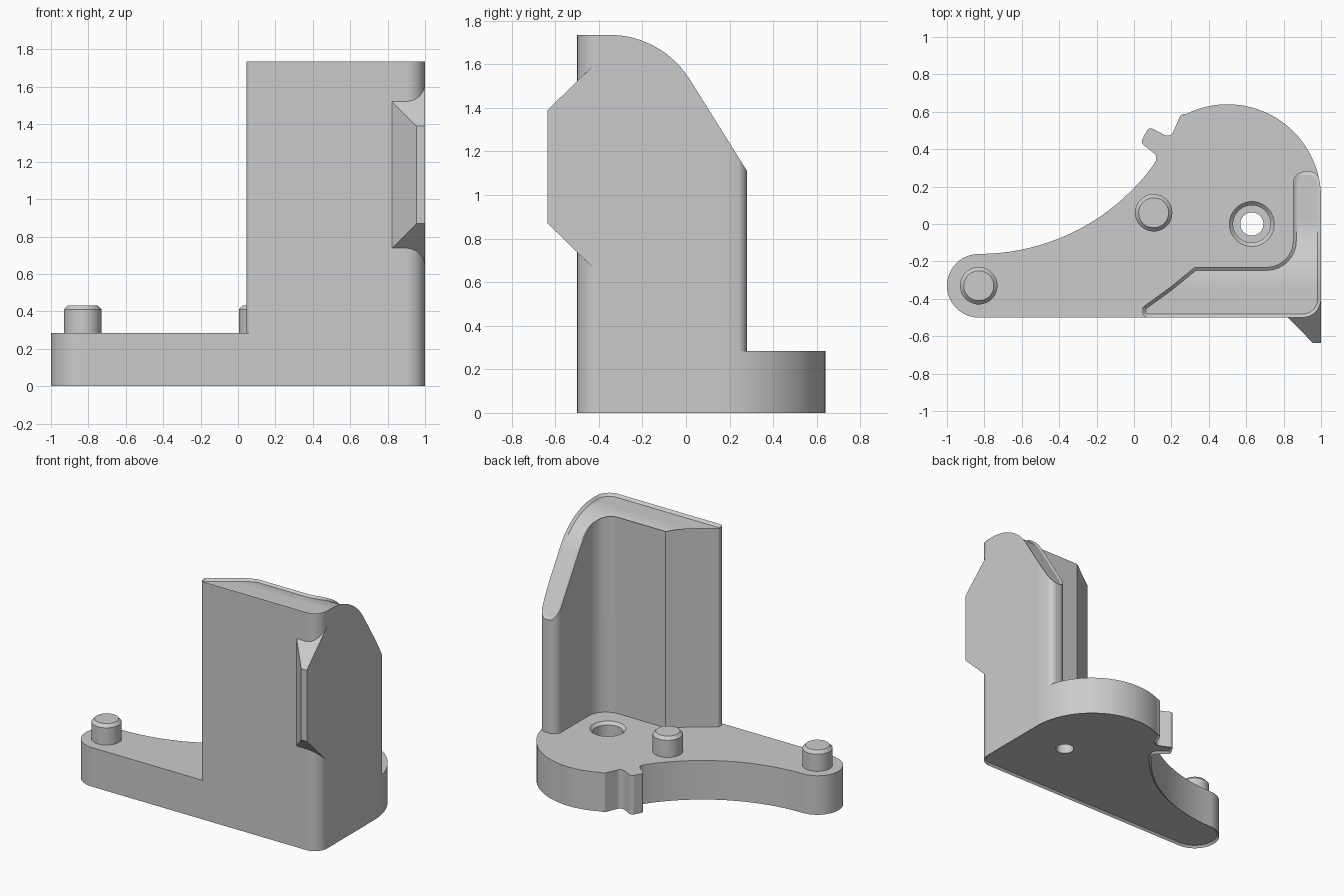
import bpy, bmesh
from math import sin, cos, tan, radians, sqrt, tau
from mathutils import Vector

if "Cube" in bpy.data.objects:
    bpy.data.objects.remove(bpy.data.objects["Cube"])

grey = bpy.data.materials.new("light_grey")
grey.use_nodes = True
grey.diffuse_color = (0.6, 0.6, 0.6, 1)
grey.node_tree.nodes["Principled BSDF"].inputs["Base Color"].default_value = (0.6, 0.6, 0.6, 1)


def make_object(name, bm):
    bmesh.ops.recalc_face_normals(bm, faces=bm.faces)
    mesh = bpy.data.meshes.new(name)
    bm.to_mesh(mesh)
    bm.free()
    mesh.materials.append(grey)
    obj = bpy.data.objects.new(name, mesh)
    bpy.context.collection.objects.link(obj)
    return obj


def arc(cx, cy, r, start, end, steps):
    """Points on an arc, as sharp corners."""
    angles = [radians(start + (end - start) * i / steps) for i in range(steps + 1)]
    return [(cx + r * cos(a), cy + r * sin(a), 0) for a in angles]


def fillet(corners, steps=8):
    """Round each (x, y, radius) corner of a closed outline."""
    out = []
    for i, (x, y, r) in enumerate(corners):
        p = Vector((x, y))
        if r == 0:
            out.append(p)
            continue
        u = (Vector(corners[i - 1][:2]) - p).normalized()
        v = (Vector(corners[(i + 1) % len(corners)][:2]) - p).normalized()
        half = u.angle(v) / 2
        centre = p + (u + v).normalized() * (r / sin(half))
        a = p + u * (r / tan(half)) - centre
        b = p + v * (r / tan(half)) - centre
        turn = a.angle(b)
        for k in range(steps + 1):
            t = k / steps
            out.append(centre + (a * sin((1 - t) * turn) + b * sin(t * turn)) / sin(turn))
    return out


def prism(outline, z0, z1, chamfer, at_top):
    """Extruded outline with a chamfer round its top or bottom."""
    bm = bmesh.new()
    low = [bm.verts.new((p.x, p.y, z0)) for p in outline]
    high = [bm.verts.new((p.x, p.y, z1)) for p in outline]
    bottom, top = bm.faces.new(low[::-1]), bm.faces.new(high)
    for i in range(len(low)):
        bm.faces.new((low[i - 1], low[i], high[i], high[i - 1]))
    bm.normal_update()
    bmesh.ops.inset_region(bm, faces=[top if at_top else bottom],
                           thickness=chamfer, use_even_offset=True)
    for v in high if at_top else low:
        v.co.z += -chamfer if at_top else chamfer
    return bm


def lathe(name, cx, cy, rings, sides=48):
    """Round solid from (radius, height) rings."""
    bm = bmesh.new()
    loops = [[bm.verts.new((cx + r * cos(tau * i / sides), cy + r * sin(tau * i / sides), z))
              for i in range(sides)] for r, z in rings]
    for a, b in zip(loops, loops[1:]):
        for i in range(sides):
            bm.faces.new((a[i - 1], a[i], b[i], b[i - 1]))
    bm.faces.new(loops[0][::-1])
    bm.faces.new(loops[-1])
    return make_object(name, bm)


def combine(target, other, operation):
    mod = target.modifiers.new("combine", 'BOOLEAN')
    mod.operation, mod.solver, mod.object = operation, 'EXACT', other
    bpy.context.view_layer.objects.active = target
    bpy.ops.object.modifier_apply(modifier=mod.name)
    bpy.data.objects.remove(other)


# Base plate: rounded lever end, big round lobe, small hook and concave flank
lobe = arc(0.5, 0.14, 0.5, 0, 116, 29)
hook = [(0.25, 0.585, 0.02), (0.2, 0.47, 0.03), (0.165, 0.475, 0.02),
        (0.08, 0.52, 0.025), (0.035, 0.435, 0.025), (0.13, 0.36, 0.035)]
flank = arc(-0.83, 0.995, 1.155, -36.4, -90, 20)[:-1]
lever_end = arc(-0.83, -0.33, 0.17, 90, 270, 24)
front_corner = (1, -0.5, 0.1)
base = fillet([front_corner] + lobe + hook + flank + lever_end)
body = make_object("bracket_body", prism(base, 0, 0.285, 0.015, False))

# Counterbored hole
cutter = lathe("hole_cutter", 0.63, 0, [(0.062, -0.1), (0.062, 0.1), (0.1, 0.1),
                                        (0.1, 0.265), (0.12, 0.285), (0.12, 0.4)])
combine(body, cutter, 'DIFFERENCE')

# Upright L-shaped wall, its top rounding over and sloping down to the back
TOP, BEND, R, SLOPE_START = 1.735, -0.352, 0.436, 0.018


def wall_height(y):
    if y < BEND:
        return TOP
    if y < SLOPE_START:
        return TOP - R + sqrt(R * R - (y - BEND) ** 2)
    return 1.53 - 1.6 * (y - SLOPE_START)


wall_plan = fillet([front_corner] + lobe[:4] + [
    (0.975, 0.28, 0.05), (0.85, 0.28, 0.06), (0.85, -0.23, 0.14), (0.325, -0.23, 0),
    (0.19, -0.34, 0), (0.045, -0.445, 0.02), (0.045, -0.5, 0.03)])
bm = prism(wall_plan, 0.1, TOP, 0.018, True)
for i in range(17):
    y = BEND + (SLOPE_START - BEND) * i / 16
    bmesh.ops.bisect_plane(bm, geom=bm.verts[:] + bm.edges[:] + bm.faces[:],
                           plane_co=(0, y, 0), plane_no=(0, 1, 0))
for v in bm.verts:
    if v.co.z > 1:
        v.co.z += wall_height(v.co.y) - TOP
bmesh.ops.triangulate(bm, faces=bm.faces)
combine(body, make_object("wall", bm), 'UNION')

# Tapered fin on the front corner
bm = bmesh.new()
for y, x, low, high in ((-0.635, 0.955, 0.87, 1.39), (-0.4, 0.725, 0.64, 1.62)):
    for px in (x, 1):
        for z in (low, high):
            bm.verts.new((px, y, z))
bmesh.ops.convex_hull(bm, input=bm.verts)
combine(body, make_object("fin", bm), 'UNION')

# Locating pins
pins = [lathe(name, x, y, [(0.1, 0.25), (0.1, 0.41), (0.08, 0.432)])
        for name, x, y in (("lever_pin", -0.83, -0.33), ("centre_pin", 0.105, 0.06))]

# Merge flat areas and smooth the round ones
bm = bmesh.new()
bm.from_mesh(body.data)
bmesh.ops.remove_doubles(bm, verts=bm.verts, dist=0.0002)
bmesh.ops.dissolve_limit(bm, angle_limit=radians(0.5), verts=bm.verts, edges=bm.edges)
bm.to_mesh(body.data)
bm.free()
for obj in [body] + pins:
    bpy.ops.object.select_all(action='DESELECT')
    obj.select_set(True)
    bpy.context.view_layer.objects.active = obj
    bpy.ops.object.shade_smooth_by_angle(angle=radians(25))
    obj.modifiers.new("even_shading", 'WEIGHTED_NORMAL').keep_sharp = True
